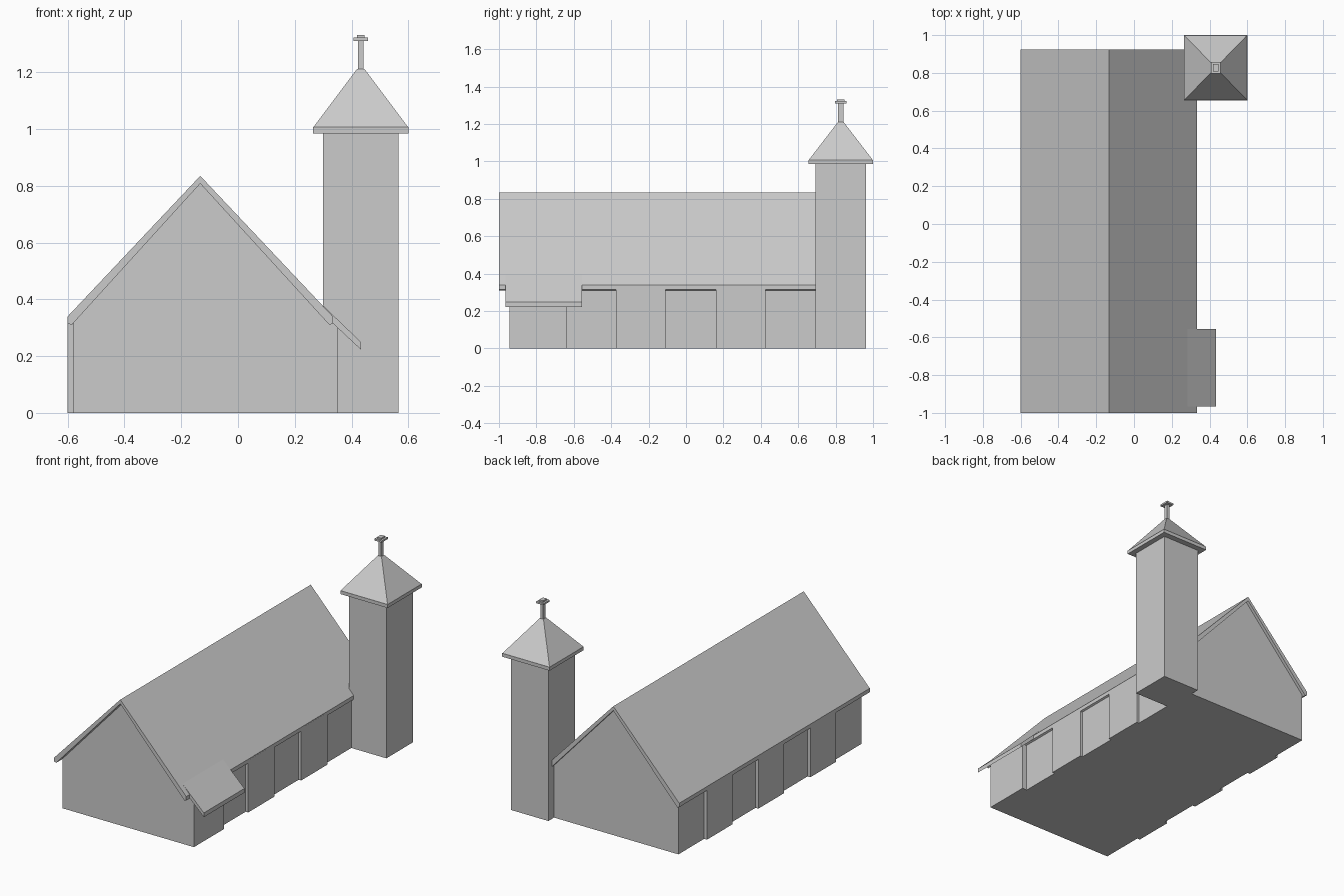
import bpy, bmesh

if "Cube" in bpy.data.objects:
    bpy.data.objects.remove(bpy.data.objects["Cube"])


def finish(name, bm):
    bmesh.ops.recalc_face_normals(bm, faces=bm.faces)
    me = bpy.data.meshes.new(name)
    bm.to_mesh(me)
    bm.free()
    ob = bpy.data.objects.new(name, me)
    bpy.context.collection.objects.link(ob)
    return ob


def extrude_y(name, profile, y0, y1):
    """Extrude an xz profile along y."""
    bm = bmesh.new()
    face = bm.faces.new([bm.verts.new((x, y0, z)) for x, z in profile])
    res = bmesh.ops.extrude_face_region(bm, geom=[face])
    verts = [v for v in res["geom"] if isinstance(v, bmesh.types.BMVert)]
    bmesh.ops.translate(bm, verts=verts, vec=(0, y1 - y0, 0))
    return finish(name, bm)


def box(name, x0, x1, y0, y1, z0, z1):
    return extrude_y(name, [(x0, z0), (x1, z0), (x1, z1), (x0, z1)], y0, y1)


RIDGE = -0.133

# main hall with gable ends
extrude_y("hall_walls", [(-0.58, 0), (0.317, 0), (0.317, 0.32),
                         (RIDGE, 0.815), (-0.58, 0.32)], -0.945, 0.905)

# gable roof shell
extrude_y("hall_roof", [(-0.6, 0.34), (RIDGE, 0.835), (0.334, 0.34), (0.334, 0.315),
                        (0.322, 0.31), (RIDGE, 0.808), (-0.586, 0.31), (-0.6, 0.315)],
          -1, 0.925)

# shallow raised wall bays on both sides
for i, y in enumerate((-0.375, 0.16)):
    box(f"right_bay_{i}", 0.3, 0.3345, y, y + 0.265, 0, 0.335)
for i, y in enumerate((-0.66, -0.135, 0.385)):
    box(f"left_bay_{i}", -0.6, -0.56, y, y + 0.26, 0, 0.315)

# entrance corner and its lean-to roof
extrude_y("entrance_wall", [(0.3, 0), (0.35, 0), (0.35, 0.31), (0.3, 0.35)], -0.945, -0.64)
extrude_y("entrance_roof", [(0.28, 0.397), (0.434, 0.249), (0.434, 0.222), (0.28, 0.366)],
          -0.965, -0.555)

# bell tower
CX, CY = 0.4325, 0.8275


def tower_block(name, hx, hy, z0, z1):
    return box(name, CX - hx, CX + hx, CY - hy, CY + hy, z0, z1)


tower_block("tower_shaft", 0.1325, 0.135, 0, 0.99)
tower_block("tower_eave", 0.1675, 0.1725, 0.985, 1.007)

# pyramid tower roof
bm = bmesh.new()
bmesh.ops.create_cube(bm, size=2)
for v in bm.verts:
    hx, hy, z = (0.013, 0.014, 1.212) if v.co.z > 0 else (0.1675, 0.1725, 1.006)
    v.co = (CX + v.co.x * hx, CY + v.co.y * hy, z)
finish("tower_roof", bm)

# finial
tower_block("finial_post", 0.009, 0.014, 1.2, 1.315)
tower_block("finial_cap", 0.026, 0.031, 1.311, 1.322)
tower_block("finial_top", 0.014, 0.019, 1.32, 1.332)
